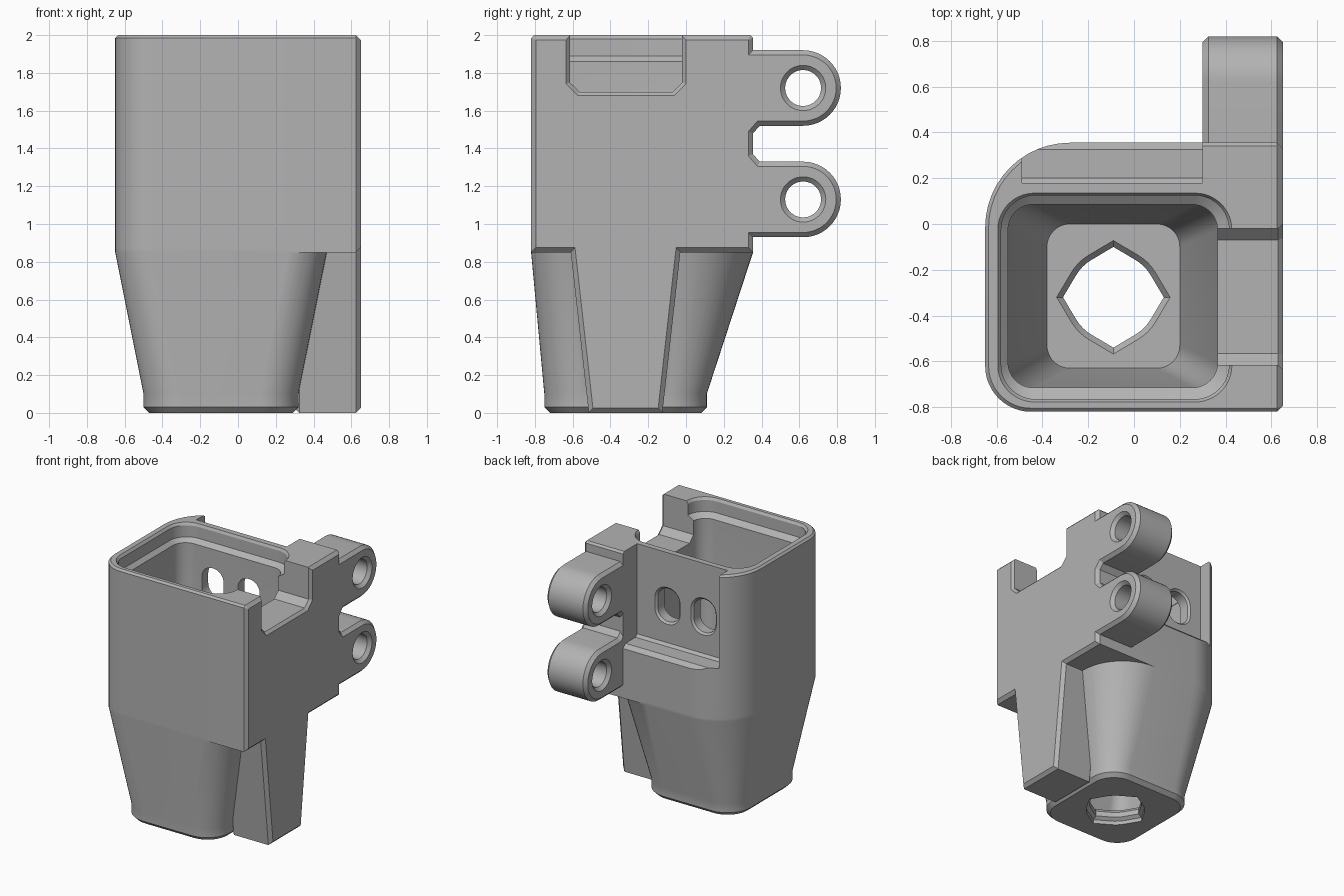
import bpy, bmesh
from math import sin, cos, acos, pi, radians
from mathutils import Vector

cube = bpy.data.objects.get("Cube")
if cube:
    bpy.data.objects.remove(cube, do_unlink=True)

grey = bpy.data.materials.new("mid_grey")
grey.use_nodes = True
grey.diffuse_color = (0.45, 0.45, 0.45, 1)
grey.node_tree.nodes["Principled BSDF"].inputs["Base Color"].default_value = grey.diffuse_color


def loft(name, rings):
    """Closed solid skinned through rings of equal point count."""
    bm = bmesh.new()
    loops = [[bm.verts.new(p) for p in ring] for ring in rings]
    n = len(loops[0])
    for a, b in zip(loops, loops[1:]):
        for i in range(n):
            j = (i + 1) % n
            bm.faces.new((a[i], a[j], b[j], b[i]))
    bm.faces.new(loops[0][::-1])
    bm.faces.new(loops[-1])
    bmesh.ops.recalc_face_normals(bm, faces=bm.faces)
    mesh = bpy.data.meshes.new(name)
    bm.to_mesh(mesh)
    bm.free()
    mesh.materials.append(grey)
    ob = bpy.data.objects.new(name, mesh)
    bpy.context.collection.objects.link(ob)
    return ob


def arc(cx, cy, r, start, end, segs):
    angles = [radians(start + (end - start) * i / segs) for i in range(segs + 1)]
    return [(cx + r * cos(a), cy + r * sin(a)) for a in angles]


def rounded(x0, x1, y0, y1, radii, segs=12):
    """Rounded rectangle, radii from the x0,y0 corner counter-clockwise."""
    a, b, c, d = radii
    return (arc(x0 + a, y0 + a, a, 180, 270, segs) + arc(x1 - b, y0 + b, b, 270, 360, segs)
            + arc(x1 - c, y1 - c, c, 0, 90, segs) + arc(x0 + d, y1 - d, d, 90, 180, segs))


def inset(points, d):
    """Mitred inward offset of a counter-clockwise outline."""
    out = []
    for i, p in enumerate(points):
        p = Vector(p)
        u = (p - Vector(points[i - 1])).normalized()
        v = (Vector(points[(i + 1) % len(points)]) - p).normalized()
        m, n = Vector((-u.y, u.x)), Vector((-v.y, v.x))
        out.append(tuple(p + (m + n) * d / (1 + m.dot(n))))
    return out


def at_z(points, z):
    return [(a, b, z) for a, b in points]


def at_x(points, x):
    return [(x, a, b) for a, b in points]


def at_y(points, y):
    return [(a, y, b) for a, b in points]


# Upper housing: big soft corners on the model's right, square on the plate side
def upper(d):
    return rounded(-0.65 + d, 0.5, -0.82 + d, 0.355 - d, (0.2 - d, 0.005, 0.005, 0.37 - d))


body = loft("socket_housing", [at_z(upper(0), 0.85), at_z(upper(0), 1.985), at_z(upper(0.015), 2)])

# Lower tapered nose
foot = (-0.5, 0.32, -0.75, 0.11)
nose = loft("tapered_nose", [
    at_z(rounded(-0.47, 0.29, -0.72, 0.08, (0.17,) * 4), 0),
    at_z(rounded(*foot, (0.2,) * 4), 0.03),
    at_z(rounded(*foot, (0.2,) * 4), 0.1),
    at_z(rounded(-0.65, 0.47, -0.82, 0.355, (0.2, 0.2, 0.37, 0.37)), 0.85),
    at_z(rounded(-0.65, 0.47, -0.82, 0.355, (0.2, 0.2, 0.37, 0.37)), 0.87)])

# Side plate with two hinge lugs, chamfered on both faces
LUG_Y, LUG_Z = 0.62, (1.13, 1.72)
outline = ([(-0.515, 0), (-0.125, 0), (-0.03, 0.85), (0.355, 0.85), (0.355, 0.93)]
           + arc(LUG_Y, LUG_Z[0], 0.2, -90, 90, 24)
           + [(0.39, 1.33), (0.355, 1.37), (0.355, 1.48), (0.39, 1.52)]
           + arc(LUG_Y, LUG_Z[1], 0.2, -90, 90, 24)
           + [(0.355, 1.92), (0.355, 1.985), (0.34, 2), (-0.805, 2),
              (-0.82, 1.985), (-0.82, 0.85), (-0.61, 0.85)])
thin = inset(outline, 0.025)
plate = loft("side_plate", [at_x(thin, 0.3), at_x(outline, 0.325),
                            at_x(outline, 0.625), at_x(thin, 0.65)])

# Stepped inner cavity, narrowing to a flat floor
cavity = loft("cavity_cutter", [at_z(rounded(*r, (rad,) * 4), z) for z, rad, r in (
    (0.12, 0.1, (-0.38, 0.2, -0.63, 0.0)),
    (0.85, 0.11, (-0.55, 0.365, -0.715, 0.085)),
    (1.86, 0.11, (-0.55, 0.365, -0.715, 0.085)),
    (1.89, 0.15, (-0.58, 0.415, -0.765, 0.125)),
    (1.98, 0.15, (-0.58, 0.415, -0.765, 0.125)),
    (2.02, 0.17, (-0.61, 0.44, -0.79, 0.145)))])


# Floor hole: a circle with four pointed tips
def pointed(scale):
    tip = acos(0.215 / 0.25)
    points = []
    for i in range(48):
        a = 2 * pi * i / 48
        off = abs((a + pi / 4) % (pi / 2) - pi / 4)
        r = scale * 0.215 / cos(max(tip - off, 0))
        points.append((-0.09 + r * cos(a), -0.32 + r * sin(a)))
    return points


floor_hole = loft("floor_hole_cutter", [at_z(pointed(s), z) for z, s in (
    (-0.01, 1), (0.03, 1), (0.05, 0.88), (0.09, 0.88), (0.125, 1.01), (0.2, 1.01))])

# Window notch through the plate wall, flared outside
notch = [(-0.615, 2.1), (-0.615, 1.75), (-0.565, 1.7), (-0.07, 1.7), (-0.02, 1.75), (-0.02, 2.1)]
wide = inset(notch, -0.025)
window = loft("window_cutter", [at_x(notch, 0.2), at_x(notch, 0.63),
                                at_x(wide, 0.655), at_x(wide, 0.7)])

# Recess in the back wall
step = [(0.18, 2.1), (0.18, 1.29), (0.2, 1.27), (0.325, 1.27), (0.38, 1.215), (0.38, 2.1)]
recess = loft("recess_cutter", [at_x(step, -0.49), at_x(step, 0.3)])

cutters = [cavity, floor_hole, window, recess]

# Two slots through the recess
for x in (0.035, -0.28):
    slot = rounded(x - 0.095, x + 0.095, 1.45, 1.71, (0.09,) * 4, 8)
    flare = inset(slot, -0.02)
    cutters.append(loft("slot_cutter", [at_y(slot, 0), at_y(slot, 0.165),
                                        at_y(flare, 0.185), at_y(flare, 0.3)]))

# Countersunk lug holes
for z in LUG_Z:
    cutters.append(loft("lug_hole_cutter", [
        at_x(arc(LUG_Y, z, r, 0, 352.5, 47), x) for x, r in (
            (0.2, 0.12), (0.3, 0.12), (0.325, 0.095), (0.625, 0.095), (0.65, 0.12), (0.7, 0.12))]))

# Join the solids, then cut
parts = [(nose, "UNION"), (plate, "UNION")] + [(c, "DIFFERENCE") for c in cutters]
for part, operation in parts:
    mod = body.modifiers.new(part.name, "BOOLEAN")
    mod.operation = operation
    mod.solver = "EXACT"
    mod.object = part
    part.hide_render = True
bpy.context.view_layer.update()
final = bpy.data.meshes.new_from_object(body.evaluated_get(bpy.context.evaluated_depsgraph_get()))
body.modifiers.clear()
body.data = final
final.materials.clear()
final.materials.append(grey)
for part, operation in parts:
    bpy.data.objects.remove(part, do_unlink=True)

bpy.ops.object.select_all(action="DESELECT")
body.select_set(True)
bpy.context.view_layer.objects.active = body
bpy.ops.object.shade_smooth_by_angle(angle=radians(25))
